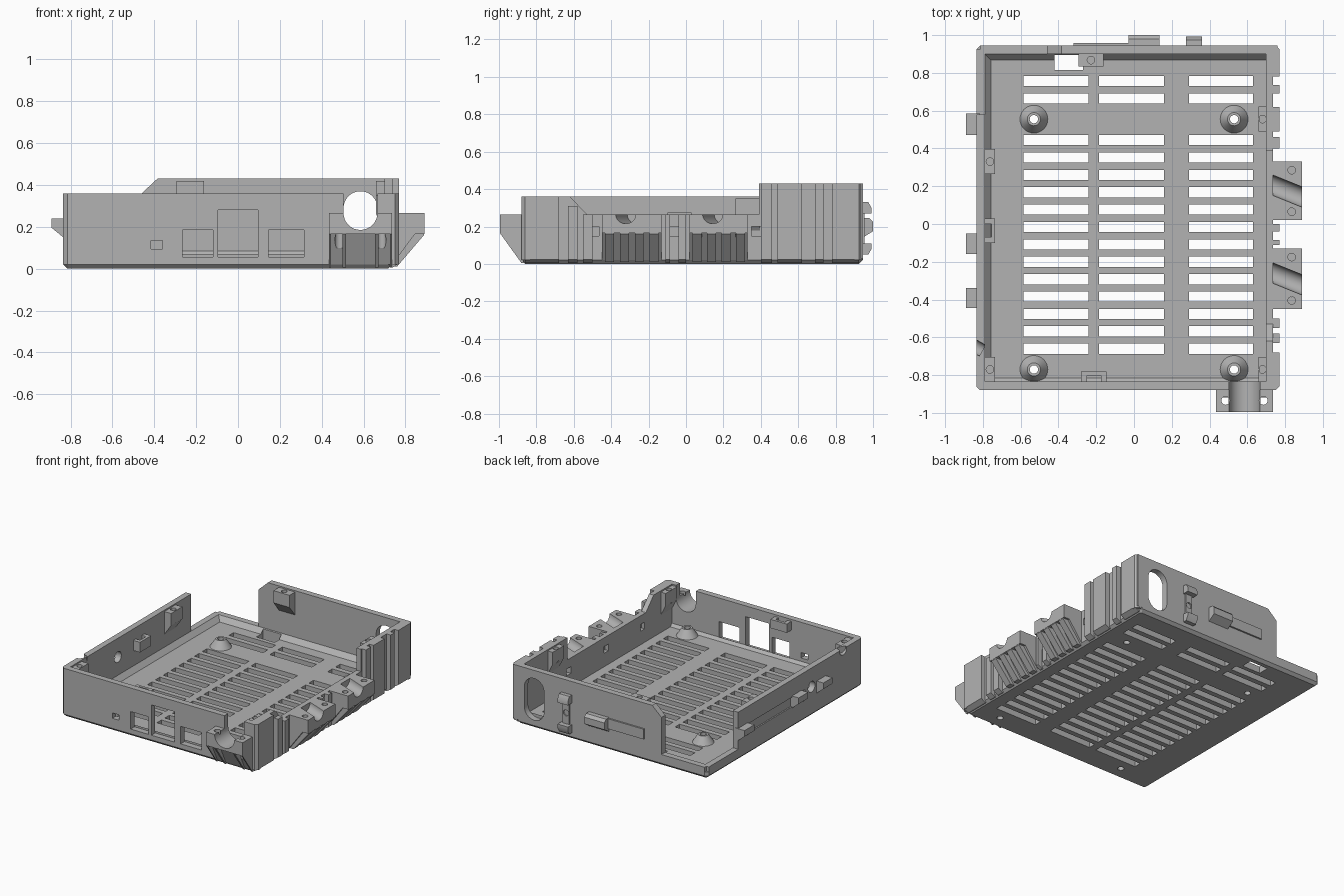
import bpy, bmesh
from math import cos, sin, pi, radians
from mathutils import Vector, Matrix

cube = bpy.data.objects.get("Cube")
if cube:
    bpy.data.objects.remove(cube, do_unlink=True)

GREY = (0.45, 0.45, 0.45, 1)
grey = bpy.data.materials.new("plain grey")
grey.use_nodes = True
grey.diffuse_color = GREY
grey.node_tree.nodes["Principled BSDF"].inputs["Base Color"].default_value = GREY


# Solids are (axis, profile, start, end); the profile uses the other two axes in order
def box(x0, x1, y0, y1, z0, z1):
    return ("z", [(x0, y0), (x1, y0), (x1, y1), (x0, y1)], z0, z1)


def rod(axis, u, v, r, a, b, n=32):
    return (axis, [(u + r * cos(2 * pi * i / n), v + r * sin(2 * pi * i / n)) for i in range(n)], a, b)


def stadium(axis, u, v0, v1, r, a, b, n=16):
    arc = [pi * i / n for i in range(n + 1)]
    pts = [(u + r * cos(t), v1 - r + r * sin(t)) for t in arc]
    pts += [(u - r * cos(t), v0 + r - r * sin(t)) for t in arc]
    return (axis, pts, a, b)


def point(axis, u, v, w):
    return {"x": (w, u, v), "y": (u, w, v), "z": (u, v, w)}[axis]


def add_prism(bm, axis, pts, a, b):
    ends = [[bm.verts.new(point(axis, u, v, w)) for u, v in pts] for w in (a, b)]
    bm.faces.new(ends[0])
    bm.faces.new(ends[1])
    for i in range(len(pts)):
        j = (i + 1) % len(pts)
        bm.faces.new((ends[0][i], ends[0][j], ends[1][j], ends[1][i]))
    return ends[0] + ends[1]


def to_object(name, bm):
    bmesh.ops.recalc_face_normals(bm, faces=bm.faces[:])
    mesh = bpy.data.meshes.new(name)
    bm.to_mesh(mesh)
    bm.free()
    obj = bpy.data.objects.new(name, mesh)
    bpy.context.scene.collection.objects.link(obj)
    return obj


def cut(obj, cutter):
    mod = obj.modifiers.new("cut", "BOOLEAN")
    mod.operation, mod.solver, mod.object = "DIFFERENCE", "EXACT", cutter
    mod.use_self = True
    bpy.context.view_layer.objects.active = obj
    bpy.ops.object.modifier_apply(modifier=mod.name)
    bpy.data.objects.remove(cutter, do_unlink=True)


def make(name, solids, cuts=(), bevel=0, turned=None):
    bm = bmesh.new()
    for s in solids:
        add_prism(bm, *s)
    if bevel:
        edges = [e for e in bm.edges if all(abs(v.co.z) < 1e-5 for v in e.verts)]
        bmesh.ops.bevel(bm, geom=edges, offset=bevel, segments=1, affect="EDGES")
    obj = to_object(name, bm)
    if cuts or turned:
        bm = bmesh.new()
        for s in cuts:
            add_prism(bm, *s)
        if turned:  # one more cutter, swung about a vertical axis
            solid, centre, angle = turned
            bmesh.ops.rotate(bm, verts=add_prism(bm, *solid), cent=Vector(centre),
                             matrix=Matrix.Rotation(angle, 3, "Z"))
        cut(obj, to_object("cutter", bm))
    obj.data.materials.clear()
    obj.data.materials.append(grey)
    parts.append(obj)
    return obj


parts = []
L, R, F, B = -0.835, 0.77, -0.88, 0.945      # outer limits
LI, RI, FI, BI = -0.79, 0.70, -0.835, 0.90   # inner wall faces
RO = 0.737                                   # skin of the ribbed side
FLOOR, LOW, MID, HIGH = 0.05, 0.265, 0.36, 0.43
post_spots = [(x, y) for x in (-0.53, 0.53) for y in (-0.77, 0.555)]
post_holes = [rod("z", x, y, 0.022, -0.1, 0.3) for x, y in post_spots]

# Floor with vent slots
rows = [0.757, 0.664] + [0.444 - 0.092 * i for i in range(13)]
columns = [(-0.585, -0.24), (-0.185, 0.16), (0.29, 0.63)]
slots = [box(a, b, y - 0.027, y + 0.027, -0.1, 0.2) for y in rows for a, b in columns]
c = 0.02
outline = [(L + c, F), (RO - c, F), (RO, F + c), (RO, B - c), (RO - c, B), (L + c, B), (L, B - c), (L, F + c)]
make("floor", [("z", outline, 0, FLOOR)],
     slots + post_holes + [box(-0.42, -0.27, 0.815, 0.895, -0.1, 0.2)], bevel=0.02)

# Sloped coves where floor meets walls
k = 0.032
make("left_cove", [("y", [(LI, 0.03), (LI + k, 0.03), (LI + k, FLOOR), (LI, 0.085)], FI, BI)])
make("back_cove", [("x", [(BI, 0.03), (BI - k, 0.03), (BI - k, FLOOR), (BI, 0.085)], LI, RI)],
     [box(-0.42, -0.27, 0.8, 0.895, -0.1, 0.2)])
make("front_cove", [("x", [(FI, 0.03), (FI + 0.02, 0.03), (FI + 0.02, FLOOR), (FI, 0.07)], LI, RI)])
make("corner_rim", [box(L, LI, 0.58, B - c, 0.03, 0.085)])
make("back_rim", [box(L + c, -0.46, BI, B, 0.03, 0.085)])

# Screw posts
for x, y in post_spots:
    bm = bmesh.new()
    bmesh.ops.create_cone(bm, cap_ends=True, segments=32, radius1=0.075, radius2=0.035, depth=0.06,
                          matrix=Matrix.Translation((x, y, FLOOR + 0.028)))
    post = to_object("screw_post", bm)
    bm = bmesh.new()
    add_prism(bm, *rod("z", x, y, 0.022, -0.1, 0.3))
    cut(post, to_object("cutter", bm))
    post.data.materials.clear()
    post.data.materials.append(grey)
    parts.append(post)

# Front wall with port openings and a cable notch
ports = [(-0.415, -0.36, 0.095, 0.135), (-0.265, -0.12, 0.055, 0.185),
         (-0.095, 0.095, 0.055, 0.28), (0.145, 0.315, 0.055, 0.185)]
saddle = stadium("y", 0.585, 0.185, 0.6, 0.081, -1.2, -0.75)
make("front_wall", [("z", [(L + c, F), (R - c, F), (R, F + c), (R, FI), (L, FI), (L, F + c)], 0.02, MID)],
     [box(a, b, -1, -0.8, z0, z1) for a, b, z0, z1 in ports] + [saddle])

# Back wall with cable slot
make("back_wall", [("y", [(-0.46, 0.03), (0.76, 0.03), (0.76, HIGH), (-0.385, HIGH), (-0.46, MID)], BI, B)],
     [stadium("y", 0.585, 0.06, 0.37, 0.081, 0.8, 1.1)])
make("back_bar", [box(-0.32, -0.03, B - 0.01, 0.957, 0.165, 0.24)])
make("back_catch", [("x", [(B - 0.01, 0.14), (B, 0.14), (1.0, 0.175), (1.0, 0.225), (0.98, 0.245),
                           (B - 0.01, 0.245)], -0.03, 0.135)])
for base, tip in ((0.05, 0.11), (0.33, 0.27)):
    make("back_hook", [("x", [(B - 0.01, base), (0.975, base), (0.992, (base + tip) / 2), (0.992, tip),
                              (B - 0.01, tip)], 0.275, 0.36)])
make("back_hook_plate", [box(0.29, 0.345, B - 0.01, 0.955, 0.1, 0.28)], [rod("y", 0.317, 0.19, 0.022, 0.9, 1.1)])

# Left-hand plain wall with groove, round hole and catches
make("plain_side_wall", [box(L, LI, F + c, 0.58, 0.03, MID)],
     [rod("x", -0.28, 0.22, 0.04, -1, -0.7), box(-1, L + 0.01, -0.2, 0.45, 0.16, 0.23)],
     turned=(rod("x", -0.66, 0.35, 0.035, -1, -0.8), (-0.82, -0.66, 0.3), radians(-30)))
for y0, y1 in ((0.47, 0.585), (-0.16, -0.05), (-0.445, -0.34)):
    make("side_catch", [("y", [(L + 0.02, 0.15), (L, 0.15), (-0.89, 0.195), (-0.89, 0.24), (L + 0.02, 0.24)], y0, y1)])

# Ribbed wall: thin skin, ribs outside
skin = [(F + c, 0.02), (B - c, 0.02), (B - c, HIGH), (0.39, HIGH), (0.39, LOW), (-0.53, LOW),
        (-0.62, MID), (F + c, MID)]
ears = [(0.02, 0.33), (-0.45, -0.13)]
swings = [(0.81, (a + b) / 2, LOW) for a, b in ears]
make("ribbed_side_wall", [("x", skin, RI, RO)],
     [box(0.6, 0.8, y - 0.025, y + 0.025, 0.15, 0.2) for y in (0.375, -0.065, -0.49)])
for y0, y1, top in ((0.40, 0.46, HIGH), (0.49, 0.62, HIGH), (0.69, 0.735, HIGH), (0.78, B - c, HIGH),
                    (-0.11, -0.085, LOW), (-0.04, 0.0, LOW), (-0.55, -0.50, LOW), (-0.63, -0.58, 0.31),
                    (F + c, -0.68, MID)):
    make("side_rib", [("y", [(RO - 0.01, 0.005), (RO, 0.005), (R, 0.025), (R, top), (RO - 0.01, top)], y0, y1)])
make("back_corner", [("z", [(RO - 0.01, BI), (R, BI), (R, B - c), (R - c, B), (RO - 0.01, B)], 0.02, HIGH)])

# Cable clamp ears on ribbed side, carried by gussets
for (y0, y1), centre in zip(ears, swings):
    make("clamp_ear", [("y", [(RI + 0.01, 0.02), (RO, 0.02), (0.845, 0.165), (0.89, 0.165), (0.89, LOW),
                              (RI + 0.01, LOW)], y0, y1)],
         [rod("z", 0.835, y, 0.02, 0.12, 0.4) for y in (y0 + 0.045, y1 - 0.045)],
         turned=(rod("x", centre[1], LOW, 0.05, 0.5, 1.1), centre, radians(-22)))
    for i in range(4):
        y = y0 + (y1 - y0) * (i + 0.5) / 4
        make("ear_gusset", [("y", [(RO - 0.01, 0.01), (0.76, 0.01), (0.888, 0.16), (0.888, 0.19),
                                   (RO - 0.01, 0.19)], y - 0.024, y + 0.024)])

# Cable clamp ear at front
make("front_ear", [("x", [(FI - 0.01, 0.02), (F, 0.02), (-0.95, 0.165), (-0.995, 0.165), (-0.995, LOW),
                          (FI - 0.01, LOW)], 0.435, 0.735)],
     [saddle] + [rod("z", x, -0.935, 0.022, 0.1, 0.4) for x in (0.485, 0.685)])
for x0, x1 in ((0.435, 0.445), (0.5, 0.515), (0.655, 0.67), (0.725, 0.735)):
    make("front_ear_gusset", [("x", [(F + 0.01, 0.005), (F, 0.005), (-0.995, 0.165), (F + 0.01, 0.17)], x0, x1)])


# Screw lugs inside walls: wedge-bottomed blocks with a vertical hole
def lug(axis, wall, out, mid, top, half=0.066):
    far = wall + out
    back = wall - out * 0.2
    pts = [(back, top), (far, top), (far, top - 0.09), (wall, top - 0.17), (back, top - 0.17)]
    hole = (mid, wall + out / 2) if axis == "x" else (wall + out / 2, mid)
    make("screw_lug", [(axis, pts, mid - half, mid + half)],
         [rod("z", *hole, 0.02, top - 0.1, top + 0.1, 20)])


lug("y", LI, 0.055, 0.33, 0.35)
lug("y", LI, 0.055, -0.77, 0.35)
lug("y", RI, -0.04, 0.555, 0.42)
lug("y", RI, -0.04, -0.77, 0.35)
lug("x", BI, -0.065, -0.228, 0.42)

# Small open latch frames
make("side_latch", [box(LI - 0.01, -0.735, -0.1, 0.03, 0.2, 0.275)],
     [box(LI, -0.755, -0.07, 0.0, 0.1, 0.4)])
make("front_latch", [box(-0.28, -0.145, FI - 0.01, -0.782, 0.28, 0.345)],
     [box(-0.25, -0.175, FI, -0.802, 0.2, 0.4)])

# Smooth round surfaces, keep edges crisp
bpy.ops.object.select_all(action="DESELECT")
for obj in parts:
    obj.select_set(True)
bpy.context.view_layer.objects.active = parts[0]
bpy.ops.object.shade_smooth_by_angle(angle=radians(30))
